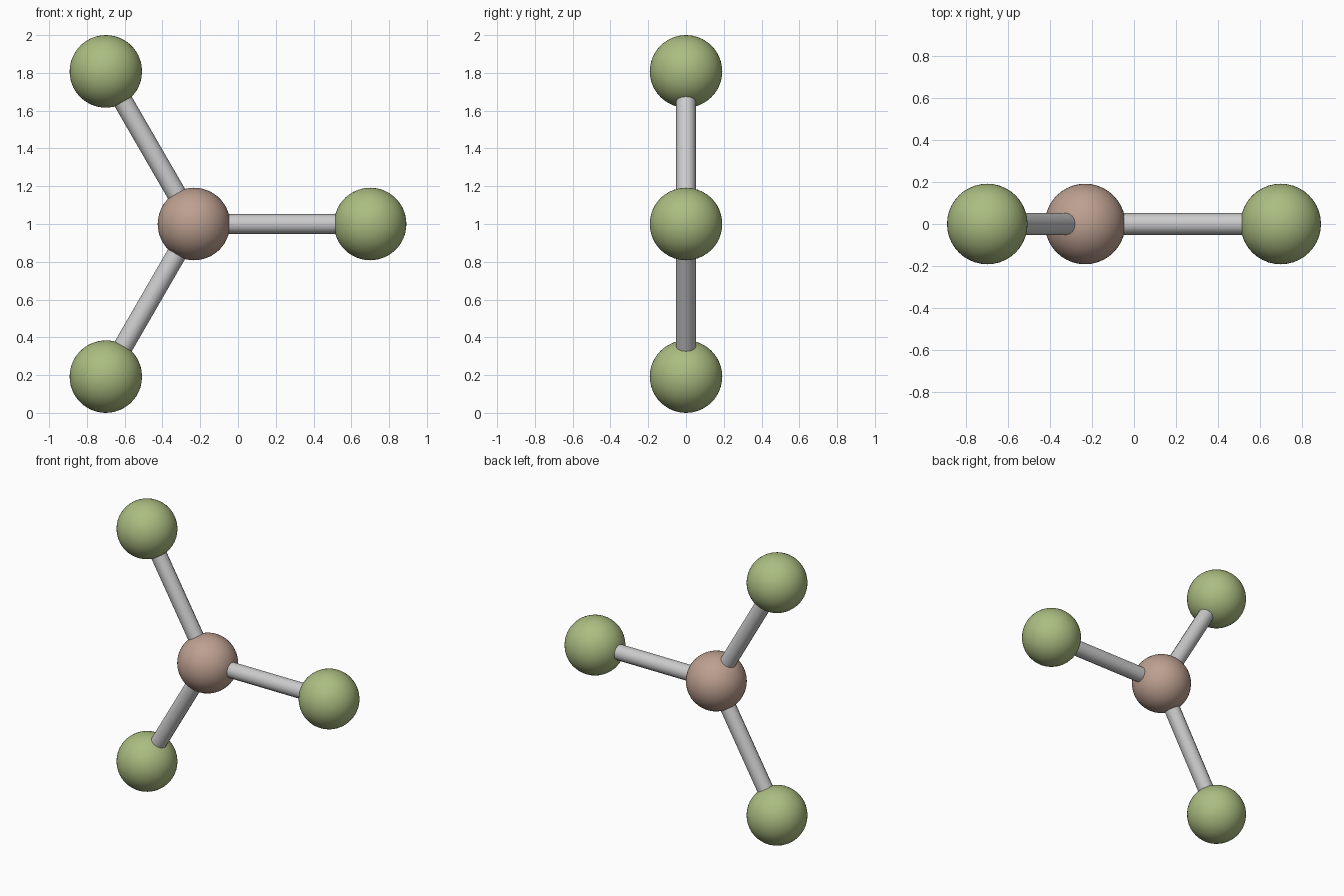
import bpy
from math import radians, sin, cos
from mathutils import Vector

if "Cube" in bpy.data.objects:
    bpy.data.objects.remove(bpy.data.objects["Cube"])

BALL_R, STICK_R = 0.192, 0.052
BOND = (2 - 2 * BALL_R) / (2 * sin(radians(60)))
CENTRE = Vector((-BOND / 4, 0, 1))


def material(name, colour):
    mat = bpy.data.materials.new(name)
    mat.diffuse_color = (*colour, 1)
    mat.use_nodes = True
    mat.node_tree.nodes["Principled BSDF"].inputs["Base Color"].default_value = mat.diffuse_color
    return mat


def finish(name, mat=None):
    obj = bpy.context.object
    obj.name = name
    if mat:
        obj.data.materials.append(mat)
    bpy.ops.object.shade_smooth_by_angle(angle=radians(35))


def ball(name, pos, mat):
    bpy.ops.mesh.primitive_ico_sphere_add(subdivisions=4, radius=BALL_R, location=pos)
    finish(name, mat)


def stick(name, start, end):
    axis = end - start
    bpy.ops.mesh.primitive_cylinder_add(
        vertices=16, radius=STICK_R, depth=axis.length, location=(start + end) / 2,
        rotation=axis.to_track_quat('Z', 'Y').to_euler())
    finish(name)


green = material("green", (0.41, 0.51, 0.22))
brown = material("brown", (0.51, 0.35, 0.28))

# Central atom
ball("central_atom", CENTRE, brown)

# Three outer atoms in a flat trigonal layout, each with its bond
for label, deg in (("right", 0), ("upper", 120), ("lower", 240)):
    a = radians(deg)
    tip = CENTRE + BOND * Vector((cos(a), 0, sin(a)))
    ball(f"{label}_atom", tip, green)
    stick(f"{label}_bond", CENTRE, tip)
